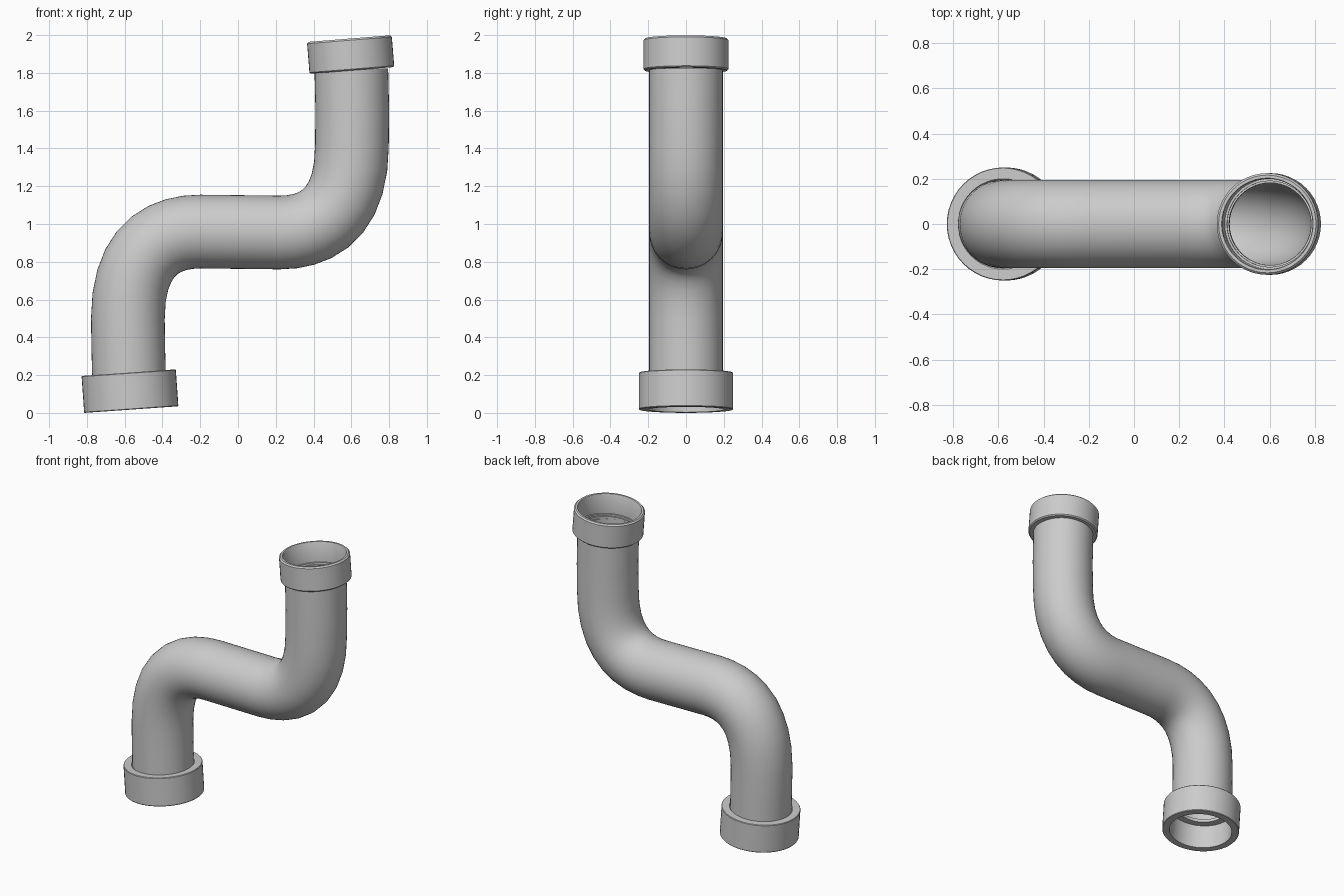
import bpy, bmesh, math
from mathutils import Vector

if "Cube" in bpy.data.objects:
    bpy.data.objects.remove(bpy.data.objects["Cube"])

SIDES = 48


def ring_solid(name, rings):
    """Skin a closed loop of circular rings: (centre, axis, radius), axis in the XZ plane."""
    bm = bmesh.new()
    loops = []
    for c, axis, r in rings:
        t = axis.normalized()
        side = Vector((t.z, 0, -t.x))
        loops.append([bm.verts.new(c + side * (r * math.cos(a)) + Vector((0, r * math.sin(a), 0)))
                      for a in (2 * math.pi * i / SIDES for i in range(SIDES))])
    for k, low in enumerate(loops):
        high = loops[(k + 1) % len(loops)]
        for i in range(SIDES):
            j = (i + 1) % SIDES
            bm.faces.new((low[i], low[j], high[j], high[i]))
    bmesh.ops.recalc_face_normals(bm, faces=bm.faces)
    mesh = bpy.data.meshes.new(name)
    bm.to_mesh(mesh)
    bm.free()
    ob = bpy.data.objects.new(name, mesh)
    bpy.context.collection.objects.link(ob)
    bpy.ops.object.select_all(action='DESELECT')
    ob.select_set(True)
    bpy.context.view_layer.objects.active = ob
    bpy.ops.object.shade_smooth_by_angle(angle=math.radians(35))
    return ob


def bezier(a, b, c, d, n):
    return [a * (1 - t) ** 3 + b * (3 * t * (1 - t) ** 2) + c * (3 * t * t * (1 - t)) + d * t ** 3
            for t in (i / n for i in range(n + 1))]


def P(x, z):
    return Vector((x, 0, z))


# S-shaped centreline: one bend, then the same bend turned half a turn
bend = bezier(P(-0.583, 0.5), P(-0.583, 0.86), P(-0.4, 0.96), P(-0.2, 0.96), 9)
lower = [P(-0.577, 0.19), P(-0.581, 0.35)] + bend
upper = [P(0.02 - p.x, 1.915 - p.z) for p in reversed(bend)]
path = lower + upper + [P(0.605, 1.6), P(0.6, 1.82)]

# Hollow pipe
tangents = [path[min(i + 1, len(path) - 1)] - path[max(i - 1, 0)] for i in range(len(path))]
outer = [(p, t, 0.195) for p, t in zip(path, tangents)]
inner = [(p, t, 0.182) for p, t in zip(path, tangents)]
ring_solid("bent_pipe", outer + inner[::-1])


# Tilted socket collars, profiles as (radius, distance along the axis)
def collar(name, base, axis, profile):
    axis = axis.normalized()
    ring_solid(name, [(base + axis * h, axis, r) for r, h in profile])


collar("lower_collar", P(-0.565, 0.0175), P(-0.07, 1),
       [(0.203, 0), (0.247, 0), (0.25, 0.004), (0.25, 0.192), (0.247, 0.196),
        (0.2, 0.196), (0.196, 0.19), (0.157, 0.19), (0.157, 0.168), (0.203, 0.168)])
collar("upper_collar", P(0.603, 1.813), P(-0.08, 1),
       [(0.182, 0), (0.218, 0), (0.225, 0.007), (0.225, 0.16), (0.216, 0.169),
        (0.203, 0.169), (0.2, 0.164), (0.2, 0.03), (0.19, 0.03), (0.19, 0.018), (0.182, 0.018)])
